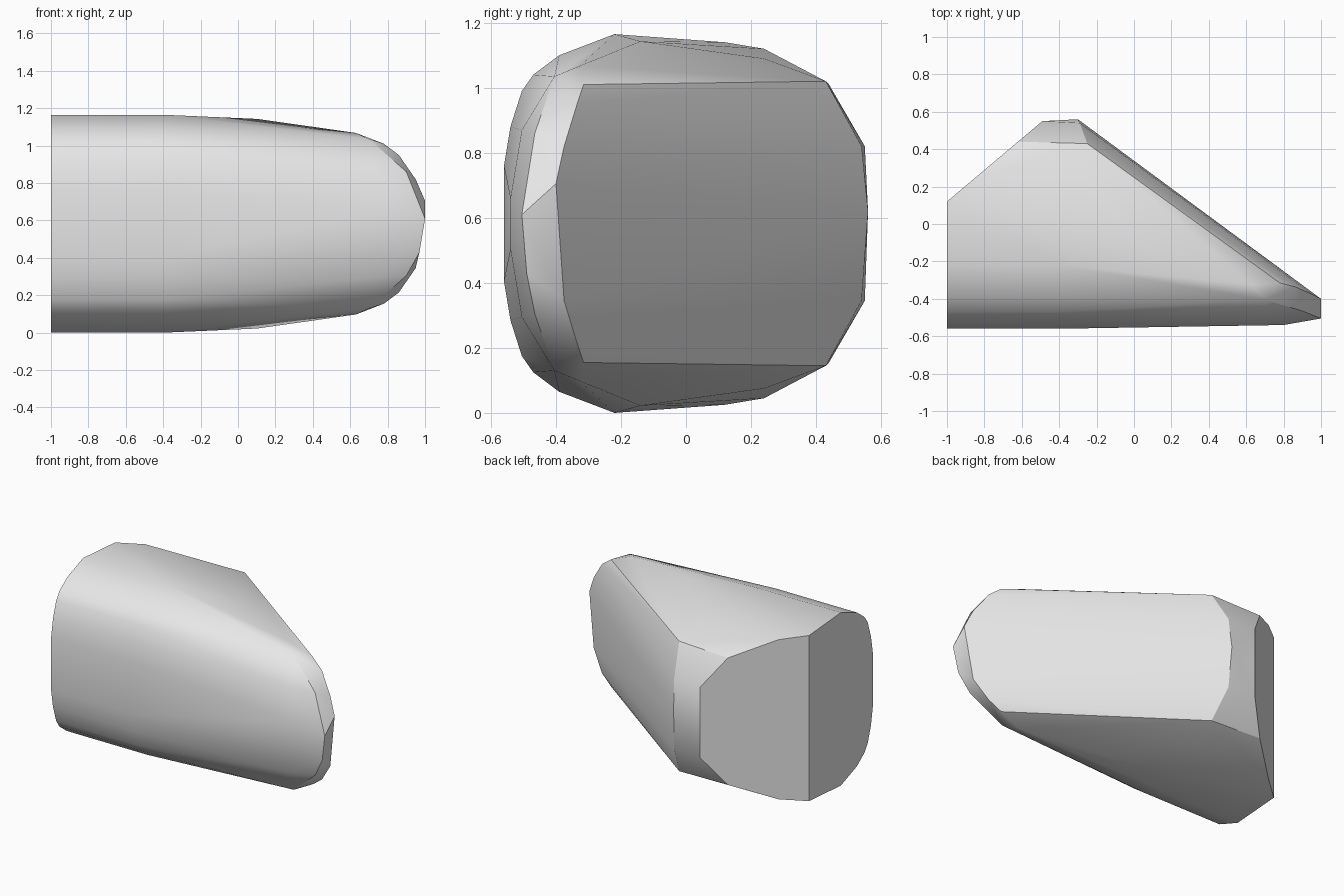
import bpy
import bmesh

cube = bpy.data.objects.get("Cube")
if cube:
    bpy.data.objects.remove(cube, do_unlink=True)

HEIGHT = 1.165


def mirrored(points):
    """Return the points together with their copies about the mid height."""
    return points + [(x, y, HEIGHT - z) for x, y, z in points]


def section(x, profile):
    """Place a (y, z) profile on a plane of constant x."""
    return [(x, y, z) for y, z in profile]


def slanted(profile):
    """Place a (y, z) profile on the slanted end plane."""
    return [(-1 + (y - 0.12) * 1.186, y, z) for y, z in profile]


def make_material(name, colour):
    material = bpy.data.materials.new(name)
    material.use_nodes = True
    material.diffuse_color = colour
    material.node_tree.nodes["Principled BSDF"].inputs["Base Color"].default_value = colour
    return material


def make_hull(name, points, material):
    """Wrap a taut skin round the guide points."""
    bm = bmesh.new()
    for point in points:
        bm.verts.new(point)
    result = bmesh.ops.convex_hull(bm, input=bm.verts)
    unused = [v for v in bm.verts if not v.link_faces]
    bmesh.ops.delete(bm, geom=unused, context="VERTS")
    # Join the coplanar triangles of the flat ends
    bmesh.ops.dissolve_limit(bm, angle_limit=0.015, verts=bm.verts, edges=bm.edges)
    bmesh.ops.recalc_face_normals(bm, faces=bm.faces)
    mesh = bpy.data.meshes.new(name)
    bm.to_mesh(mesh)
    bm.free()
    mesh.materials.append(material)
    obj = bpy.data.objects.new(name, mesh)
    bpy.context.collection.objects.link(obj)
    return obj


# Rounded front half of the body, upper quarter
front_profile = [(-0.22, 1.165), (-0.39, 1.10), (-0.47, 1.04),
                 (-0.505, 0.99), (-0.54, 0.88), (-0.56, 0.76)]
# Slanted flat end, upper half
end_profile = [(0.12, 1.14), (0.24, 1.12), (0.44, 1.01), (0.55, 0.82)]

# Rounded corner between the slanted end and the long back wall
shoulder = [(-0.29, 0.54, 0.82), (-0.25, 0.43, 1.02), (-0.30, 0.24, 1.09)]
shoulder_tip = [(-0.30, 0.56, 0.62)]

# Ridge that falls towards the nose
ridge = [(0.10, -0.14, 1.143), (0.63, -0.325, 1.068)]

# Back rim of the nose
back_rim = [(0.78, -0.315, 1.01), (0.86, -0.335, 0.95), (0.95, -0.375, 0.82)]
nose_tip = [(1.0, -0.40, 0.705), (1.0, -0.505, 0.61), (0.97, -0.49, 0.43)]

# Front rim of the nose and the cheek before it
front_rim = [(0.70, -0.405, 1.035), (0.90, -0.465, 0.86)]
cheek = [(0.74, -0.505, 0.87), (0.80, -0.54, 0.66)]

body_points = (
    mirrored(section(-1, front_profile) + section(-0.4, front_profile))
    + mirrored(slanted(end_profile))
    + mirrored(shoulder + ridge + back_rim + front_rim + cheek)
    + shoulder_tip + nose_tip
)

grey = make_material("plain grey", (0.8, 0.8, 0.8, 1))
body = make_hull("tapered_body", body_points, grey)

# Soft sides with crisp flat ends
bpy.ops.object.select_all(action="DESELECT")
body.select_set(True)
bpy.context.view_layer.objects.active = body
bpy.ops.object.shade_smooth_by_angle(angle=0.52)
